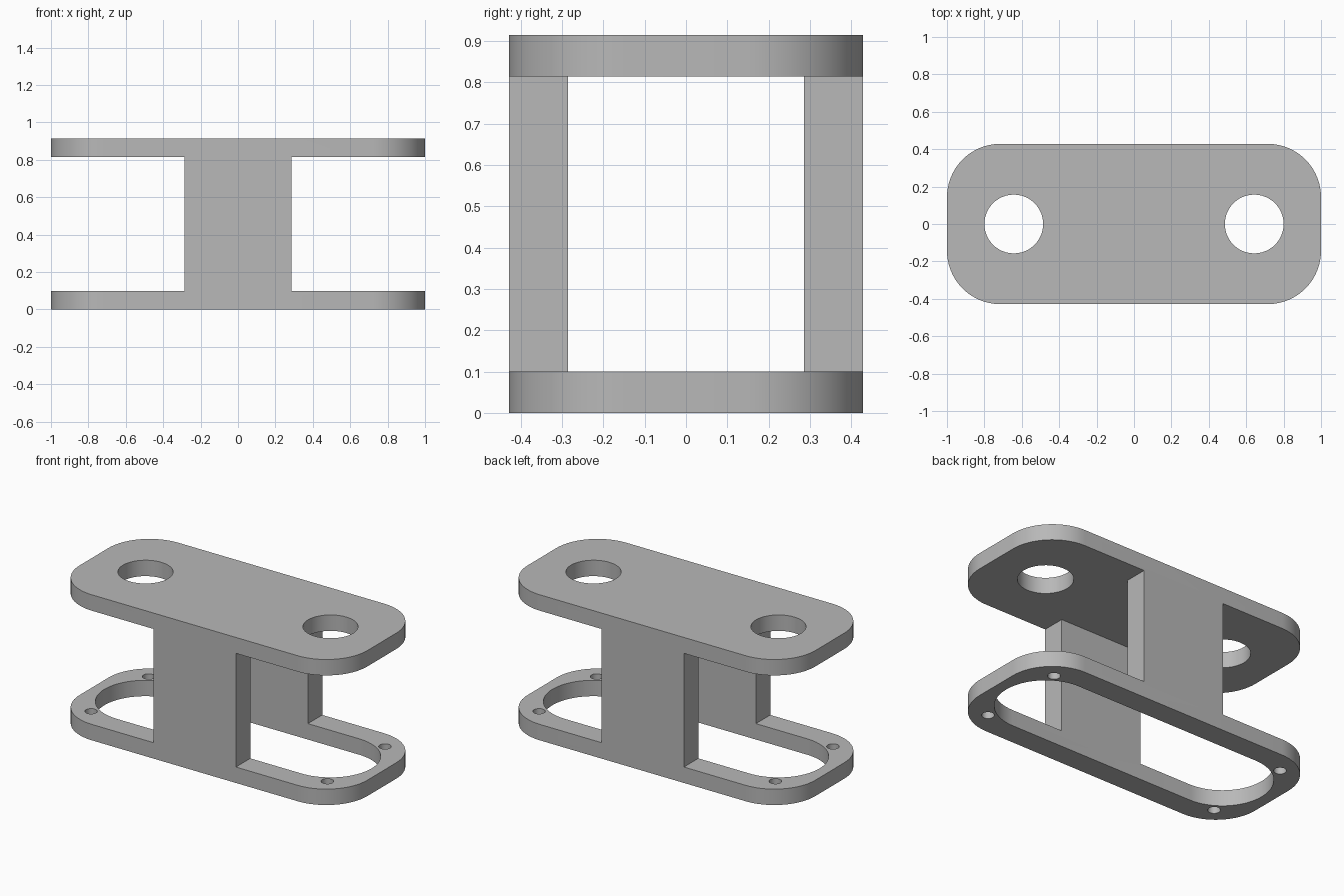
import bpy
import bmesh
from math import cos, sin, pi, radians

if "Cube" in bpy.data.objects:
    bpy.data.objects.remove(bpy.data.objects["Cube"], do_unlink=True)

U = 1 / 70            # drawing unit
HEIGHT, PLATE = 64 * U, 7 * U
INNER_TOP = HEIGHT - PLATE

grey = bpy.data.materials.new("plain_grey")
grey.use_nodes = True
colour = (0.48, 0.48, 0.48, 1)
grey.diffuse_color = colour
grey.node_tree.nodes["Principled BSDF"].inputs["Base Color"].default_value = colour


def rounded_outline(hx, hy, r, steps=20):
    """Outline of a rounded rectangle, counter-clockwise."""
    points = []
    for quarter, (sx, sy) in enumerate([(1, 1), (-1, 1), (-1, -1), (1, -1)]):
        for i in range(steps + 1):
            a = (quarter + i / steps) * pi / 2
            points.append((sx * (hx - r) + r * cos(a), sy * (hy - r) + r * sin(a)))
    return points


def prism(name, outline, z0, z1, cx=0, cy=0):
    """Extrude an outline from z0 up to z1."""
    bm = bmesh.new()
    face = bm.faces.new([bm.verts.new((x + cx, y + cy, z0)) for x, y in outline])
    bmesh.ops.remove_doubles(bm, verts=bm.verts[:], dist=1e-5)
    face = bm.faces[:]
    top = bmesh.ops.extrude_face_region(bm, geom=face, use_keep_orig=True)["geom"]
    for v in top:
        if isinstance(v, bmesh.types.BMVert):
            v.co.z = z1
    bmesh.ops.recalc_face_normals(bm, faces=bm.faces[:])
    mesh = bpy.data.meshes.new(name)
    bm.to_mesh(mesh)
    bm.free()
    mesh.materials.append(grey)
    obj = bpy.data.objects.new(name, mesh)
    bpy.context.collection.objects.link(obj)
    return obj


def box_outline(hx, hy):
    return [(-hx, -hy), (hx, -hy), (hx, hy), (-hx, hy)]


def round_hole(name, r, x, y, z0, z1):
    outline = rounded_outline(r, r, r, 12)
    return prism(name, outline, z0, z1, x, y)


# Solid block with rounded corners
frame = prism("bracket_frame", rounded_outline(70 * U, 30 * U, 20 * U), 0, HEIGHT)

# Open ends between the two plates, leaving a wall at front and back
cutters = []
for s in (-1, 1):
    cutters.append(prism("end_notch_cutter", box_outline(30 * U, 40 * U),
                         PLATE, INNER_TOP, s * 50 * U))

# Long round-ended opening through the base, up to the top plate
cutters.append(prism("base_opening_cutter", rounded_outline(65 * U, 20 * U, 20 * U),
                     -0.1, INNER_TOP))

# Large holes in the top plate and screw holes in the base corners
for s in (-1, 1):
    cutters.append(round_hole("top_hole_cutter", 11 * U, s * 45 * U, 0,
                              INNER_TOP - 0.1, HEIGHT + 0.1))
    for t in (-1, 1):
        cutters.append(round_hole("screw_hole_cutter", 2.5 * U, s * 57.5 * U,
                                  t * 20 * U, -0.1, PLATE + 0.1))

# Cut, then discard the cutters
bpy.ops.object.select_all(action="DESELECT")
frame.select_set(True)
bpy.context.view_layer.objects.active = frame
for cutter in cutters:
    cutter.hide_render = True
    mod = frame.modifiers.new("cut", "BOOLEAN")
    mod.operation = "DIFFERENCE"
    mod.solver = "EXACT"
    mod.object = cutter
    bpy.ops.object.modifier_apply(modifier=mod.name)
    bpy.data.objects.remove(cutter, do_unlink=True)

bpy.ops.object.shade_smooth_by_angle(angle=radians(30))
